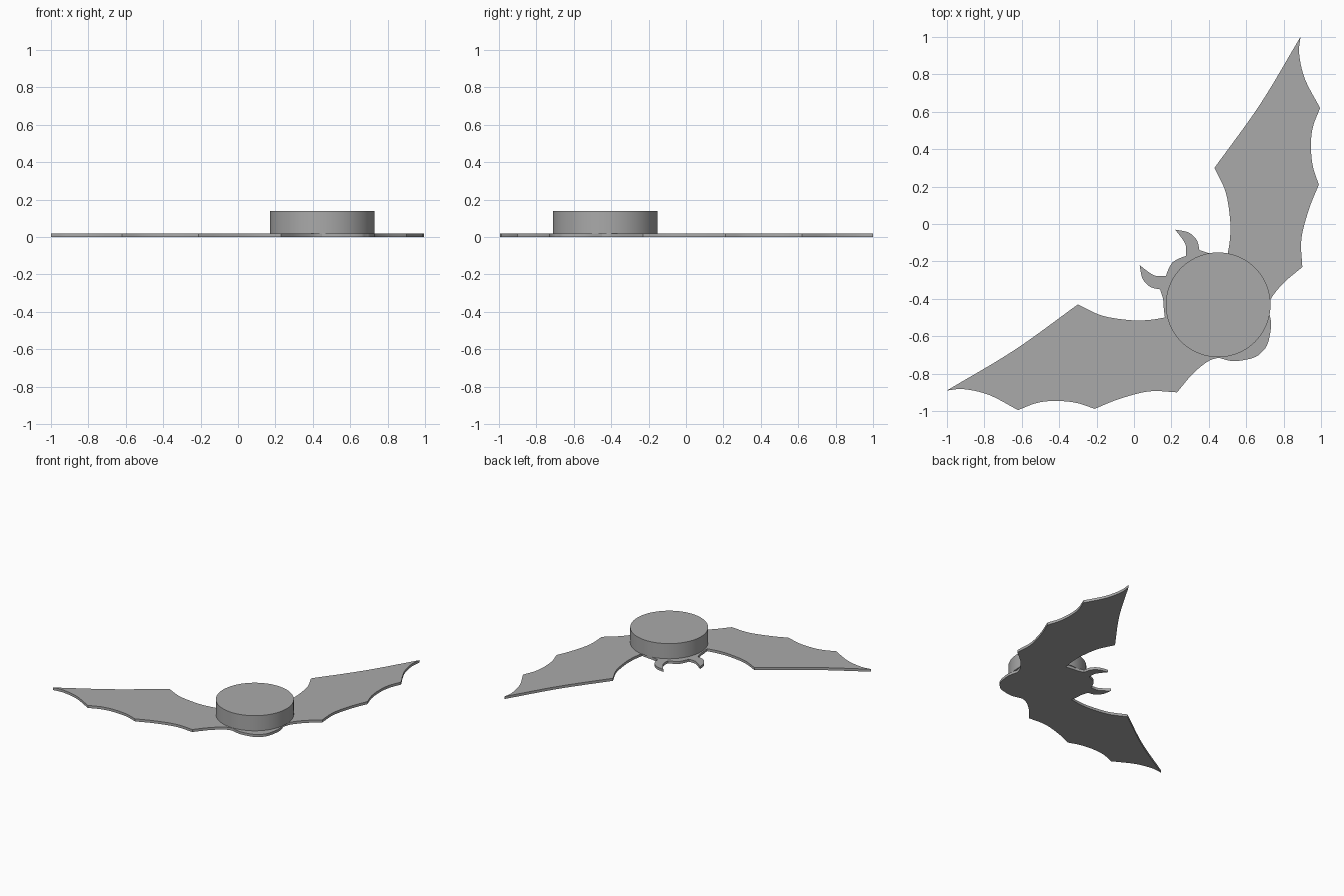
import bpy, bmesh
from mathutils import Vector

if "Cube" in bpy.data.objects:
    bpy.data.objects.remove(bpy.data.objects["Cube"])

grey = bpy.data.materials.new("grey")
grey.diffuse_color = (0.4, 0.4, 0.4, 1)
grey.use_nodes = True
grey.node_tree.nodes["Principled BSDF"].inputs["Base Color"].default_value = grey.diffuse_color


def smooth_stroke(pts, steps=8):
    """Smooth curve through the points, with sharp corners at both ends."""
    if len(pts) == 2:
        return [Vector(pts[0])]
    p = [Vector(q) for q in pts]
    p = [p[0] * 2 - p[1]] + p + [p[-1] * 2 - p[-2]]
    out = []
    for a, b, c, d in zip(p, p[1:], p[2:], p[3:]):
        for i in range(steps):
            t = i / steps
            out.append(0.5 * (2 * b + (c - a) * t + (2 * a - 5 * b + 4 * c - d) * t * t
                              + (3 * b - a - 3 * c + d) * t ** 3))
    return out


def finish(name, bm):
    bmesh.ops.recalc_face_normals(bm, faces=bm.faces)
    mesh = bpy.data.meshes.new(name)
    bm.to_mesh(mesh)
    bm.free()
    mesh.materials.append(grey)
    ob = bpy.data.objects.new(name, mesh)
    bpy.context.collection.objects.link(ob)
    bpy.ops.object.select_all(action='DESELECT')
    ob.select_set(True)
    bpy.context.view_layer.objects.active = ob
    bpy.ops.object.shade_smooth_by_angle(angle=0.5)


def extrude_outline(name, outline, z0, z1):
    bm = bmesh.new()
    face = bm.faces.new([bm.verts.new((p.x, p.y, z0)) for p in outline])
    ext = bmesh.ops.extrude_face_region(bm, geom=[face])
    verts = [v for v in ext["geom"] if isinstance(v, bmesh.types.BMVert)]
    bmesh.ops.translate(bm, verts=verts, vec=(0, 0, z1 - z0))
    finish(name, bm)


# Half of the bat outline, from the tail around one wing to the top of the head
strokes = [
    [(0.684, -0.684), (0.705, -0.66), (0.722, -0.615), (0.733, -0.53), (0.715, -0.45)],  # tail
    [(0.715, -0.45), (0.735, -0.395), (0.80, -0.315), (0.90, -0.23)],        # wing root
    [(0.90, -0.23), (0.895, -0.08), (0.936, 0.08), (0.988, 0.21)],           # scallops
    [(0.988, 0.21), (0.956, 0.31), (0.946, 0.42), (0.957, 0.52), (0.995, 0.62)],
    [(0.995, 0.62), (0.914, 0.775), (0.883, 0.91), (0.89, 1.0)],
    [(0.89, 1.0), (0.673, 0.638), (0.43, 0.30)],                             # leading edge
    [(0.43, 0.30), (0.49, 0.17), (0.514, 0.02), (0.513, -0.08), (0.50, -0.165)],
    [(0.50, -0.165), (0.44, -0.158), (0.40, -0.155), (0.35, -0.14)],         # head side
    [(0.35, -0.14), (0.335, -0.085), (0.29, -0.045), (0.22, -0.03)],         # ear
    [(0.22, -0.03), (0.262, -0.085), (0.278, -0.12), (0.278, -0.17)],
    [(0.278, -0.17), (0.235, -0.187), (0.205, -0.205)],                      # brow
]
half = [p for s in strokes for p in smooth_stroke(s)]
other = [Vector((-p.y, -p.x)) for p in reversed(half[1:])]
extrude_outline("bat_plate", half + other, 0.0, 0.02)

# Round magnet holder on the body
bm = bmesh.new()
bmesh.ops.create_cone(bm, cap_ends=True, segments=96, radius1=0.28, radius2=0.28, depth=0.12)
bmesh.ops.translate(bm, verts=bm.verts, vec=(0.45, -0.432, 0.08))
finish("round_disc", bm)
